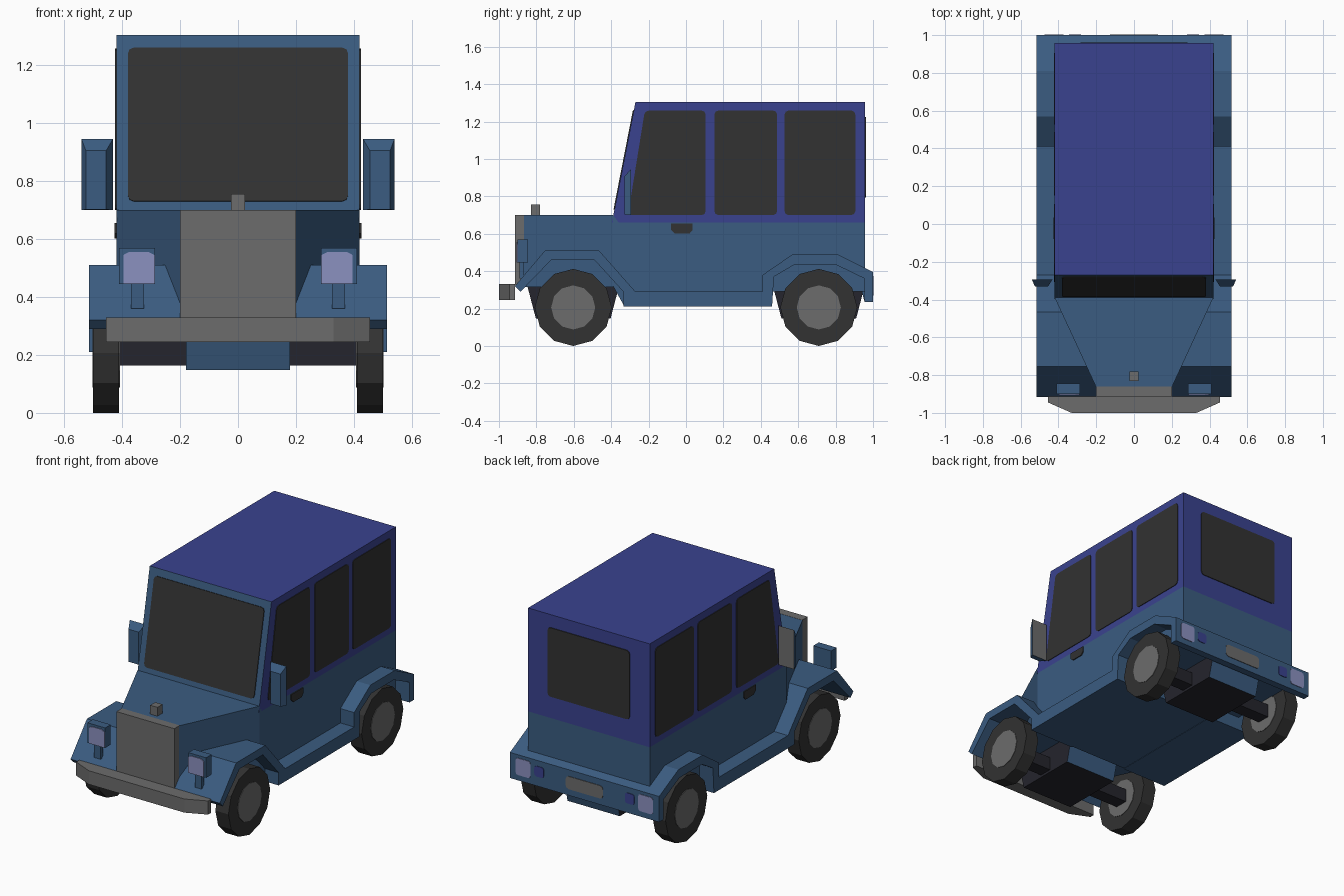
import bpy, bmesh, math
from mathutils import Vector, Matrix

if "Cube" in bpy.data.objects:
    bpy.data.objects.remove(bpy.data.objects["Cube"])


def material(name, rgb):
    m = bpy.data.materials.new(name)
    m.diffuse_color = (*rgb, 1)
    m.use_nodes = True
    m.node_tree.nodes["Principled BSDF"].inputs["Base Color"].default_value = m.diffuse_color
    return m


BODY = material("steel blue", (0.043, 0.107, 0.218))
TOP = material("indigo", (0.042, 0.055, 0.275))
GREY = material("grey metal", (0.15, 0.15, 0.15))
DARK = material("dark glass and rubber", (0.032, 0.032, 0.032))
LENS = material("lavender lens", (0.26, 0.285, 0.53))
UNDER = material("underbody black", (0.018, 0.018, 0.026))


def finish(name, bm, mat, mirror=False, mat2=None, rule=None):
    """Turn a bmesh into an object; faces passing rule(normal) get mat2."""
    bmesh.ops.recalc_face_normals(bm, faces=bm.faces)
    bm.normal_update()
    if rule:
        for f in bm.faces:
            f.material_index = int(rule(f.normal))
    me = bpy.data.meshes.new(name)
    bm.to_mesh(me)
    bm.free()
    me.materials.append(mat)
    if mat2:
        me.materials.append(mat2)
    ob = bpy.data.objects.new(name, me)
    bpy.context.collection.objects.link(ob)
    if mirror:
        ob.modifiers.new("mirror", 'MIRROR')
    return ob


def solid(name, pts, vec, mat, corner=0, **kw):
    """Extrude a 3D outline along vec, optionally rounding its corners."""
    bm = bmesh.new()
    bm.faces.new([bm.verts.new(p) for p in pts])
    if corner:
        bmesh.ops.bevel(bm, geom=bm.verts[:], offset=corner, segments=2,
                        affect='VERTICES', profile=0.5)
    ext = bmesh.ops.extrude_face_region(bm, geom=bm.faces[:], use_keep_orig=True)
    moved = [g for g in ext["geom"] if isinstance(g, bmesh.types.BMVert)]
    bmesh.ops.translate(bm, verts=moved, vec=vec)
    return finish(name, bm, mat, **kw)


def along_x(name, pts, x0, x1, mat, **kw):
    return solid(name, [(x0, y, z) for y, z in pts], (x1 - x0, 0, 0), mat, **kw)


def along_y(name, pts, y0, y1, mat, **kw):
    return solid(name, [(x, y0, z) for x, z in pts], (0, y1 - y0, 0), mat, **kw)


def along_z(name, pts, z0, z1, mat, **kw):
    return solid(name, [(x, y, z0) for x, y in pts], (0, 0, z1 - z0), mat, **kw)


def rect(a0, a1, b0, b1):
    return [(a0, b0), (a1, b0), (a1, b1), (a0, b1)]


def cylinder_x(name, r, x0, x1, y, z, mat, sides=12):
    bm = bmesh.new()
    place = Matrix.Translation(((x0 + x1) / 2, y, z)) @ Matrix.Rotation(math.pi / 2, 4, 'Y')
    bmesh.ops.create_cone(bm, cap_ends=True, segments=sides, radius1=r, radius2=r,
                          depth=x1 - x0, matrix=place)
    return finish(name, bm, mat, mirror=True)


# Lower body and tapered hood
along_x("lower_body", [(-0.39, 0.70), (-0.39, 0.32), (-0.33, 0.212), (0.455, 0.212),
                       (0.455, 0.29), (0.957, 0.29), (0.957, 0.66), (-0.36, 0.66)],
        -0.42, 0.42, BODY)
along_z("hood", [(-0.2, -0.865), (0.2, -0.865), (0.42, -0.39), (-0.42, -0.39)],
        0.315, 0.70, BODY)

# Cabin: indigo with a blue windscreen frame
along_x("cabin", [(-0.396, 0.66), (-0.27, 1.305), (0.957, 1.305), (0.957, 0.66)],
        -0.42, 0.42, TOP, mat2=BODY, rule=lambda n: n.y < -0.5)

# Windows as thin plates


def slope_y(z):
    return -0.396 + (z - 0.66) * 0.126 / 0.645


solid("windscreen", [(x, slope_y(z), z) for x, z in rect(-0.38, 0.38, 0.73, 1.26)],
      Vector((0, -0.982, 0.19)) * 0.005, DARK, corner=0.02)
side_windows = {
    "front_side_window": [(-0.31, 0.70), (0.105, 0.70), (0.105, 1.258), (-0.22, 1.258)],
    "middle_side_window": rect(0.152, 0.487, 0.70, 1.258),
    "rear_side_window": rect(0.527, 0.905, 0.70, 1.258),
}
for name, pts in side_windows.items():
    along_x(name, pts, 0.419, 0.424, DARK, corner=0.02, mirror=True)
along_y("back_window", rect(-0.283, 0.283, 0.795, 1.225), 0.956, 0.962, DARK, corner=0.02)

# Door handles
along_x("door_handle", [(-0.08, 0.655), (-0.08, 0.62), (-0.06, 0.602), (0.02, 0.602),
                        (0.035, 0.62), (0.035, 0.655)], 0.419, 0.426, DARK, mirror=True)

# Fenders and running board, one folded strip per side
along_x("fenders_and_running_board",
        [(-0.915, 0.32), (-0.754, 0.51), (-0.465, 0.51), (-0.27, 0.29), (0.41, 0.29),
         (0.41, 0.38), (0.57, 0.49), (0.81, 0.49), (1.0, 0.395), (1.0, 0.235),
         (0.955, 0.235), (0.955, 0.36), (0.80, 0.435), (0.58, 0.435), (0.47, 0.37),
         (0.46, 0.21), (-0.335, 0.21), (-0.335, 0.29), (-0.49, 0.46), (-0.72, 0.46),
         (-0.885, 0.29)], 0.2, 0.515, BODY, mirror=True)

# Rear panel with lamps and plate
along_x("rear_panel", [(0.94, 0.425), (1.0, 0.395), (1.0, 0.235), (0.955, 0.235), (0.94, 0.29)],
        -0.2, 0.2, BODY)
along_y("tail_lamp", rect(0.372, 0.474, 0.27, 0.375), 0.995, 1.0035, LENS,
        corner=0.015, mirror=True)
along_y("small_tail_lamp", rect(0.28, 0.345, 0.295, 0.36), 0.995, 1.0035, TOP,
        corner=0.015, mirror=True)
along_y("rear_plate", rect(-0.128, 0.128, 0.275, 0.355), 0.995, 1.0035, GREY, corner=0.02)

# Grille, bumper and hood ornament
along_y("grille", rect(-0.2, 0.2, 0.325, 0.701), -0.914, -0.86, GREY)
along_z("front_bumper", [(-0.33, -1.0), (0.33, -1.0), (0.455, -0.945), (0.455, -0.914),
                         (-0.455, -0.914), (-0.455, -0.945)], 0.245, 0.33, GREY)
along_z("hood_ornament", rect(-0.025, 0.025, -0.83, -0.78), 0.70, 0.755, GREY)

# Headlights on posts
along_y("headlight_housing", rect(0.287, 0.41, 0.445, 0.57), -0.90, -0.845, BODY, mirror=True)
along_y("headlight_lens", [(0.289, 0.447), (0.396, 0.447), (0.396, 0.545), (0.375, 0.556),
                           (0.31, 0.556), (0.289, 0.545)], -0.905, -0.899, LENS, mirror=True)
along_y("headlight_post", rect(0.325, 0.37, 0.36, 0.45), -0.89, -0.865, BODY, mirror=True)

# Wing mirrors: tapered housing with a grey rear face
bm = bmesh.new()
for y, outline in ((-0.295, rect(0.432, 0.54, 0.70, 0.945)),
                   (-0.33, rect(0.455, 0.525, 0.702, 0.905))):
    for x, z in outline:
        bm.verts.new((x, y, z))
bmesh.ops.convex_hull(bm, input=bm.verts[:])
finish("wing_mirror", bm, BODY, mirror=True, mat2=GREY, rule=lambda n: n.y > 0.9)

# Wheels, axles and underbody boxes
for end, y in (("front", -0.603), ("rear", 0.71)):
    cylinder_x(end + "_tyre", 0.206, 0.41, 0.50, y, 0.206, DARK)
    cylinder_x(end + "_hub", 0.118, 0.407, 0.503, y, 0.206, GREY)
    along_y(end + "_axle", rect(-0.42, 0.42, 0.163, 0.247), y - 0.042, y + 0.042, UNDER)
    along_x(end + "_underbody_box", [(y - 0.245, 0.32), (y - 0.2, 0.148),
                                     (y + 0.2, 0.148), (y + 0.245, 0.32)],
            -0.18, 0.18, UNDER, mat2=BODY, rule=lambda n: abs(n.y) > 0.5)
